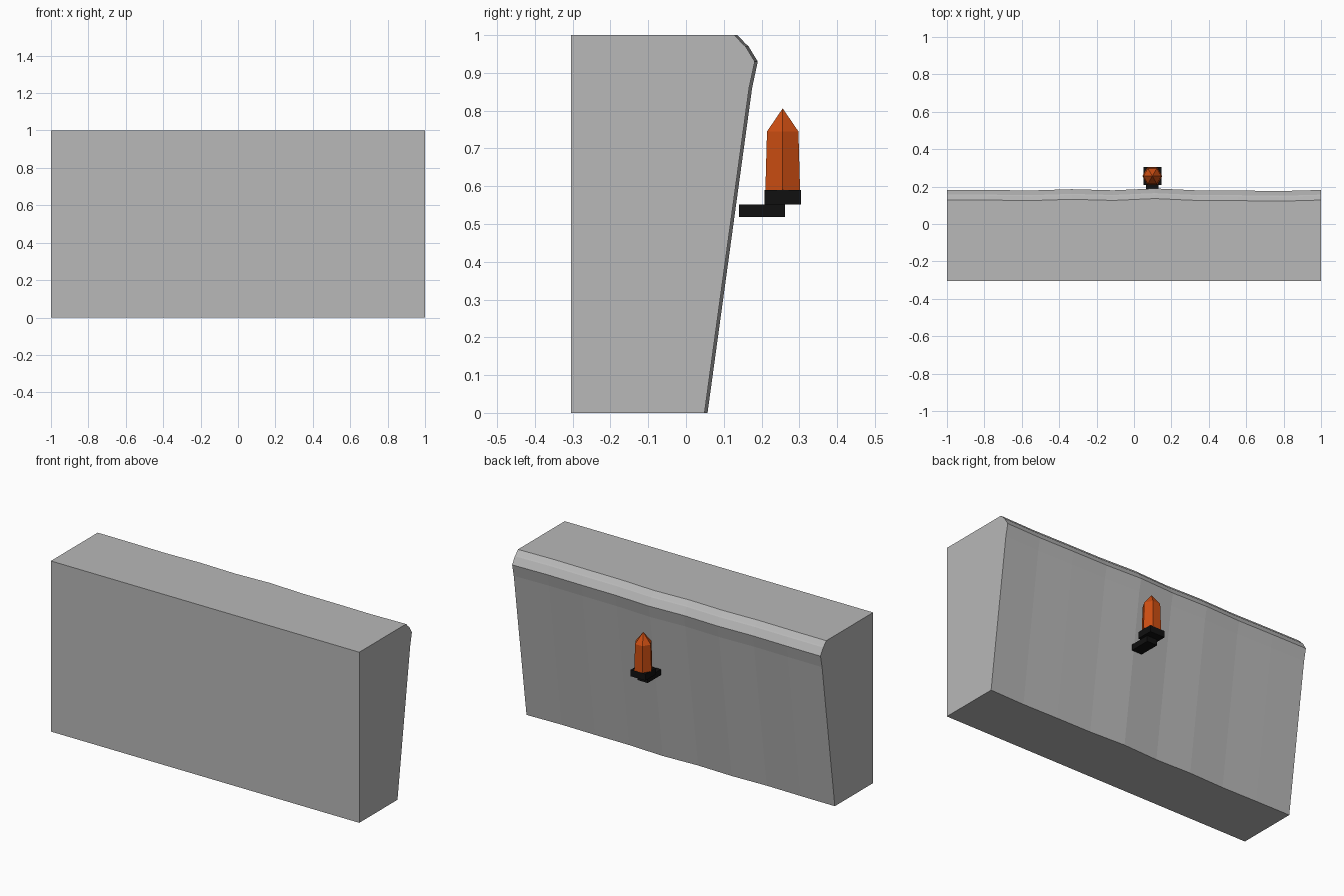
import bpy, bmesh, math

cube = bpy.data.objects.get("Cube")
if cube:
    bpy.data.objects.remove(cube, do_unlink=True)


def material(name, rgb, roughness=0.9):
    m = bpy.data.materials.new(name)
    m.use_nodes = True
    m.diffuse_color = (*rgb, 1)
    bsdf = m.node_tree.nodes["Principled BSDF"]
    bsdf.inputs["Base Color"].default_value = (*rgb, 1)
    bsdf.inputs["Roughness"].default_value = roughness
    return m


stone = material("stone grey", (0.48, 0.48, 0.48))
iron = material("black iron", (0.005, 0.005, 0.005))
flame_orange = material("flame orange", (0.6, 0.075, 0.006))


def add_object(name, bm, mat):
    bmesh.ops.recalc_face_normals(bm, faces=bm.faces)
    mesh = bpy.data.meshes.new(name)
    bm.to_mesh(mesh)
    bm.free()
    mesh.materials.append(mat)
    obj = bpy.data.objects.new(name, mesh)
    bpy.context.collection.objects.link(obj)
    return obj


def loft(bm, rings):
    """Skin between equal closed rings and cap both ends."""
    rows = [[bm.verts.new(p) for p in ring] for ring in rings]
    n = len(rows[0])
    for a, b in zip(rows, rows[1:]):
        for i in range(n):
            j = (i + 1) % n
            bm.faces.new((a[i], a[j], b[j], b[i]))
    bm.faces.new(rows[0])
    bm.faces.new(rows[-1])


def box(name, low, high, mat):
    bm = bmesh.new()
    bmesh.ops.create_cube(bm, size=1)
    for v in bm.verts:
        v.co = [h if c > 0 else l for c, l, h in zip(v.co, low, high)]
    return add_object(name, bm, mat)


# Cliff wall: flat front, leaning back with a stepped, bevelled rim, rippled along x
FRONT = -0.305
back_profile = [(0.048, 0), (0.166, 0.86), (0.181, 0.93),
                (0.156, 0.971), (0.150, 0.976), (0.127, 1)]
ripple = [0.002, 0.001, -0.002, 0.005, -0.001, 0.009, -0.001, -0.002, -0.005, 0.001]
rings = []
for i, dy in enumerate(ripple):
    x = -1 + 2 * i / (len(ripple) - 1)
    rings.append([(x, FRONT, 0)] + [(x, y + dy, z) for y, z in back_profile]
                 + [(x, FRONT, 1)])
bm = bmesh.new()
loft(bm, rings)
add_object("cliff_wall", bm, stone)

# Torch holder: arm out of the wall and square cup
TX, TY = 0.098, 0.256
box("torch_arm", (TX - 0.033, 0.14, 0.518), (TX + 0.033, 0.262, 0.552), iron)
box("torch_cup", (TX - 0.048, TY - 0.048, 0.552), (TX + 0.048, TY + 0.048, 0.59), iron)

# Flame: tapered six-sided column with a pointed tip
bm = bmesh.new()
loft(bm, [[(TX + r * math.cos(k * math.pi / 3), TY + r * math.sin(k * math.pi / 3), z)
           for k in range(6)] for r, z in ((0.053, 0.59), (0.048, 0.745))])
top = max(bm.faces, key=lambda f: f.calc_center_median().z)
tip = bmesh.ops.poke(bm, faces=[top])["verts"][0]
tip.co.z = 0.806
add_object("torch_flame", bm, flame_orange)
